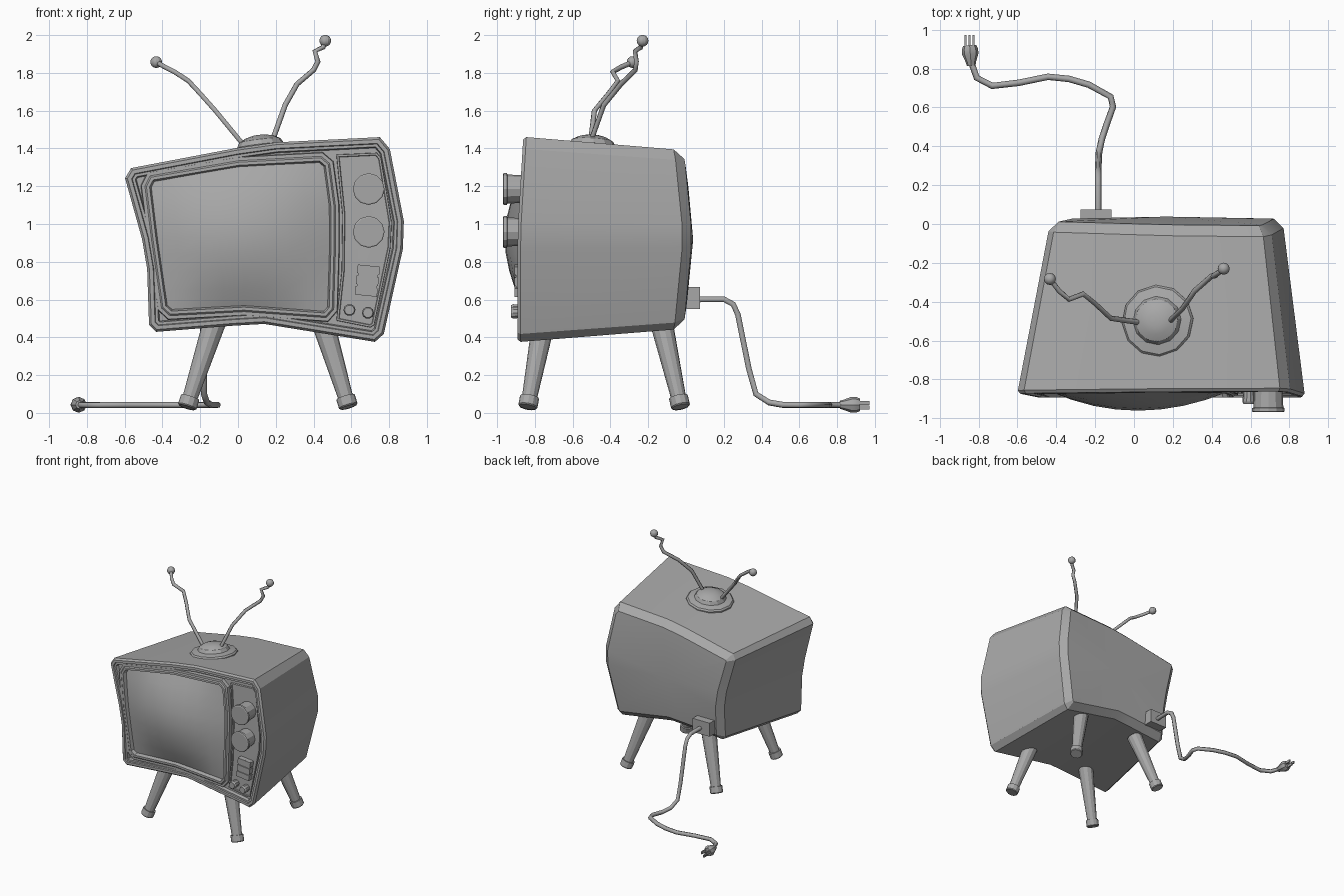
import bpy, bmesh, math
from mathutils import Vector, Matrix

if "Cube" in bpy.data.objects:
    bpy.data.objects.remove(bpy.data.objects["Cube"])

# Mid grey used by every part
GREY = bpy.data.materials.new("mid_grey")
GREY.diffuse_color = (.39, .39, .39, 1)
GREY.use_nodes = True
GREY.node_tree.nodes["Principled BSDF"].inputs["Base Color"].default_value = GREY.diffuse_color


def link(name, data):
    data.materials.append(GREY)
    ob = bpy.data.objects.new(name, data)
    bpy.context.collection.objects.link(ob)
    return ob


def finish(name, bm):
    bmesh.ops.recalc_face_normals(bm, faces=bm.faces)
    me = bpy.data.meshes.new(name)
    bm.to_mesh(me)
    bm.free()
    return link(name, me)


def loft(name, rings, start=None, end=None):
    """Skin closed rings; start / end are optional centre points of fan caps."""
    bm = bmesh.new()
    rows = [[bm.verts.new(p) for p in r] for r in rings]
    n = len(rows[0])
    for a, b in zip(rows, rows[1:]):
        for i in range(n):
            j = (i + 1) % n
            bm.faces.new((a[i], a[j], b[j], b[i]))
    for centre, row in ((start, rows[0]), (end, rows[-1])):
        if centre:
            c = bm.verts.new(centre)
            for i in range(n):
                bm.faces.new((row[i], row[(i + 1) % n], c))
    return finish(name, bm)


def turned(name, p, axis, profile, n=12):
    """Lathe: profile of (radius, distance along axis) starting at p."""
    p, q = Vector(p), Vector(axis).to_track_quat('Z', 'Y')
    ring = lambda r, h: [p + q @ Vector((r * math.cos(2 * math.pi * i / n),
                                         r * math.sin(2 * math.pi * i / n), h)) for i in range(n)]
    ends = [p + q @ Vector((0, 0, h)) for h in (profile[0][1], profile[-1][1])]
    return loft(name, [ring(r, h) for r, h in profile], *ends)


def box(name, c, size, tilt=0):
    bm = bmesh.new()
    bmesh.ops.create_cube(bm, size=1, matrix=Matrix.Translation(c) @ Matrix.Rotation(tilt, 4, 'Y')
                          @ Matrix.Diagonal((*size, 1)))
    return finish(name, bm)


def tube(name, pts, r):
    cu = bpy.data.curves.new(name, 'CURVE')
    cu.dimensions = '3D'
    cu.bevel_depth, cu.bevel_resolution, cu.use_fill_caps = r, 1, True
    s = cu.splines.new('POLY')
    s.points.add(len(pts) - 1)
    for sp, p in zip(s.points, pts):
        sp.co = (*p, 1)
    link(name, cu)


def inset(pts, d):
    """Mitred inset of a clockwise x-z outline."""
    out, n = [], len(pts)
    for i in range(n):
        a, b, c = (Vector(pts[k % n]) for k in (i - 1, i, i + 1))
        e, f = (b - a).normalized(), (c - b).normalized()
        m, k = Vector((e.y, -e.x)), Vector((f.y, -f.x))
        out.append(b + (m + k) * d / (1 + m.dot(k)))
    return out


def front_y(z, out=0):
    return -.876 + .06 * max(0, z - .95) - out


def front_ring(pts, d, out):
    return [(x, front_y(z, out), z) for x, z in inset(pts, d)]


# Cabinet: warped outline tapering to the back, bevelled back, rimmed front
outline = [(-.598, 1.243), (-.566, 1.296), (-.01, 1.402), (.2, 1.432), (.751, 1.46), (.804, 1.397),
           (.878, 1.016), (.873, .868), (.772, .418), (.725, .376), (.138, .471), (-.02, .462),
           (-.434, .429), (-.471, .466), (-.481, .762), (-.508, .92)]
back = [(.165 + (x - .14) * .82, .918 + (z - .918) * .88) for x, z in outline]


def back_ring(d, y):
    return [(x, y - .2 * (z - .918) ** 2, z) for x, z in inset(back, d)]


rings = [back_ring(.05, .028), back_ring(0, -.02)]
rings += [front_ring(outline, d, o) for d, o in
          ((0, 0), (.012, .016), (.032, .016), (.036, .006), (.05, .006), (.056, -.02))]
loft("cabinet", rings, (.165, .038, .918), (.14, front_y(.92, -.02), .92))

# Screen surround
screen = [(-.462, 1.195), (-.445, 1.228), (.005, 1.305), (.43, 1.328), (.457, 1.305), (.485, 1.1),
          (.487, .9), (.477, .56), (.455, .535), (.032, .566), (-.35, .545), (-.377, .57), (-.428, .92)]
loft("screen_surround", [front_ring(screen, d, o) for d, o in
     ((-.052, -.025), (-.048, .008), (-.03, .008), (-.022, .016), (-.006, .016), (.006, -.025))])

# Bulging screen: biquadratic patch with a dome
ctrl = [[(-.38, .542), (.032, .56), (.482, .53)],
        [(-.434, .92), (.02, .94), (.492, .93)],
        [(-.468, 1.225), (.005, 1.31), (.458, 1.332)]]
quad = lambda t: ((1 - t) * (1 - 2 * t), 4 * t * (1 - t), t * (2 * t - 1))
bm, N = bmesh.new(), 8
grid = []
for j in range(N + 1):
    for i in range(N + 1):
        u, v = i / N, j / N
        p = sum((Vector(ctrl[b][a]) * quad(u)[a] * quad(v)[b]
                 for a in range(3) for b in range(3)), Vector((0, 0)))
        dome = .1 * (1 - (2 * u - 1) ** 2) * (1 - (2 * v - 1) ** 2)
        grid.append(bm.verts.new((p.x, front_y(p.y, dome - .015), p.y)))
for j in range(N):
    for i in range(N):
        k = j * (N + 1) + i
        bm.faces.new([grid[k + o] for o in (0, 1, N + 2, N + 1)])
finish("screen", bm)

# Control panel with a raised border
panel = [(.52, 1.368), (.735, 1.378), (.758, 1.35), (.814, 1.01), (.808, .875), (.722, .465),
         (.7, .452), (.52, .488), (.548, .75), (.552, 1.05)]
loft("control_panel", [front_ring(panel, d, o) for d, o in
     ((0, -.025), (.002, -.004), (.012, -.004), (.015, -.012))], None, (.67, front_y(.92, -.012), .92))

# Dials and small knobs
for name, z in (("upper_dial", 1.185), ("lower_dial", .958)):
    turned(name, (.692, -.845, z), (0, -1, 0), [(.072, 0), (.077, .1), (.084, .103), (.084, .12), (.078, .124)])
for i, (x, z) in enumerate(((.59, .545), (.688, .53))):
    turned("small_knob_%d" % i, (x, -.85, z), (0, -1, 0), [(.027, 0), (.032, .065), (.026, .077)], 10)

# Ribbed speaker grille
box("grille_back", (.685, -.875, .7), (.105, .05, .16), .1)
for i, z in enumerate((.757, .7, .643)):
    box("grille_rib_%d" % i, (.685 - .006 * (i - 1), -.88, z), (.118, .055, .045), .1)

# Splayed legs with foot caps
for side, top, foot in (("left", (-.118, .5), (-.27, .03)), ("right", (.443, .5), (.585, .032))):
    for end, yt, yb in (("front", -.75, -.838), ("back", -.135, -.028)):
        a, b = Vector((top[0], yt, top[1])), Vector((foot[0], yb, foot[1]))
        L = (b - a).length
        turned("%s_%s_leg" % (end, side), a, b - a,
               [(.062, 0), (.04, L - .055), (.051, L - .055), (.051, L - .006), (.046, L)])

# Antenna base on the sloping top
turned("antenna_base", (.125, -.5, 1.365), (-.12, .06, 1),
       [(.185, 0), (.185, .03), (.175, .042), (.155, .046), (.125, .052),
        (.11, .078), (.075, .096), (.035, .106)], 12)

# Crooked antennas with ball tips
left = [(.05, -.505, 1.4), (.016, -.505, 1.435), (-.12, -.485, 1.6), (-.2, -.41, 1.69), (-.262, -.36, 1.757),
        (-.335, -.388, 1.805), (-.385, -.345, 1.83), (-.433, -.283, 1.857)]
right = [(.17, -.51, 1.4), (.187, -.498, 1.455), (.25, -.435, 1.63), (.312, -.345, 1.74), (.4, -.268, 1.815),
         (.423, -.262, 1.86), (.407, -.27, 1.915), (.45, -.24, 1.935), (.462, -.23, 1.97)]
for name, pts in (("left", left), ("right", right)):
    tube(name + "_antenna", pts, .014)
    bm = bmesh.new()
    bmesh.ops.create_uvsphere(bm, u_segments=12, v_segments=8, radius=.031,
                              matrix=Matrix.Translation(pts[-1]))
    finish(name + "_antenna_ball", bm)

# Power cord, its socket and the plug
box("cord_socket", (-.195, .03, .608), (.16, .09, .115))
tube("power_cord", [(-.185, .05, .6), (-.185, .2, .602), (-.185, .25, .575), (-.185, .275, .52),
                    (-.184, .293, .43), (-.182, .333, .233), (-.18, .37, .1), (-.165, .44, .055),
                    (-.14, .515, .042), (-.108, .603, .042), (-.12, .655, .042), (-.232, .717, .042),
                    (-.335, .747, .042), (-.443, .758, .042), (-.593, .727, .042), (-.73, .711, .042),
                    (-.81, .753, .042), (-.84, .84, .042)], .017)
turned("plug", (-.838, .815, .043), (-.08, 1, 0),
       [(.022, 0), (.027, .02), (.042, .06), (.042, .085), (.034, .105)], 8)
for i, (dx, z) in enumerate(((-.02, .052), (.02, .052), (0, .028))):
    box("plug_prong_%d" % i, (-.847 + dx, .94, z), (.01, .065, .022))

# Smooth shading that keeps edges sharp
bpy.ops.object.select_all(action='DESELECT')
for ob in bpy.data.objects:
    if ob.type == 'MESH':
        ob.select_set(True)
        bpy.context.view_layer.objects.active = ob
bpy.ops.object.shade_smooth_by_angle(angle=math.radians(25))
